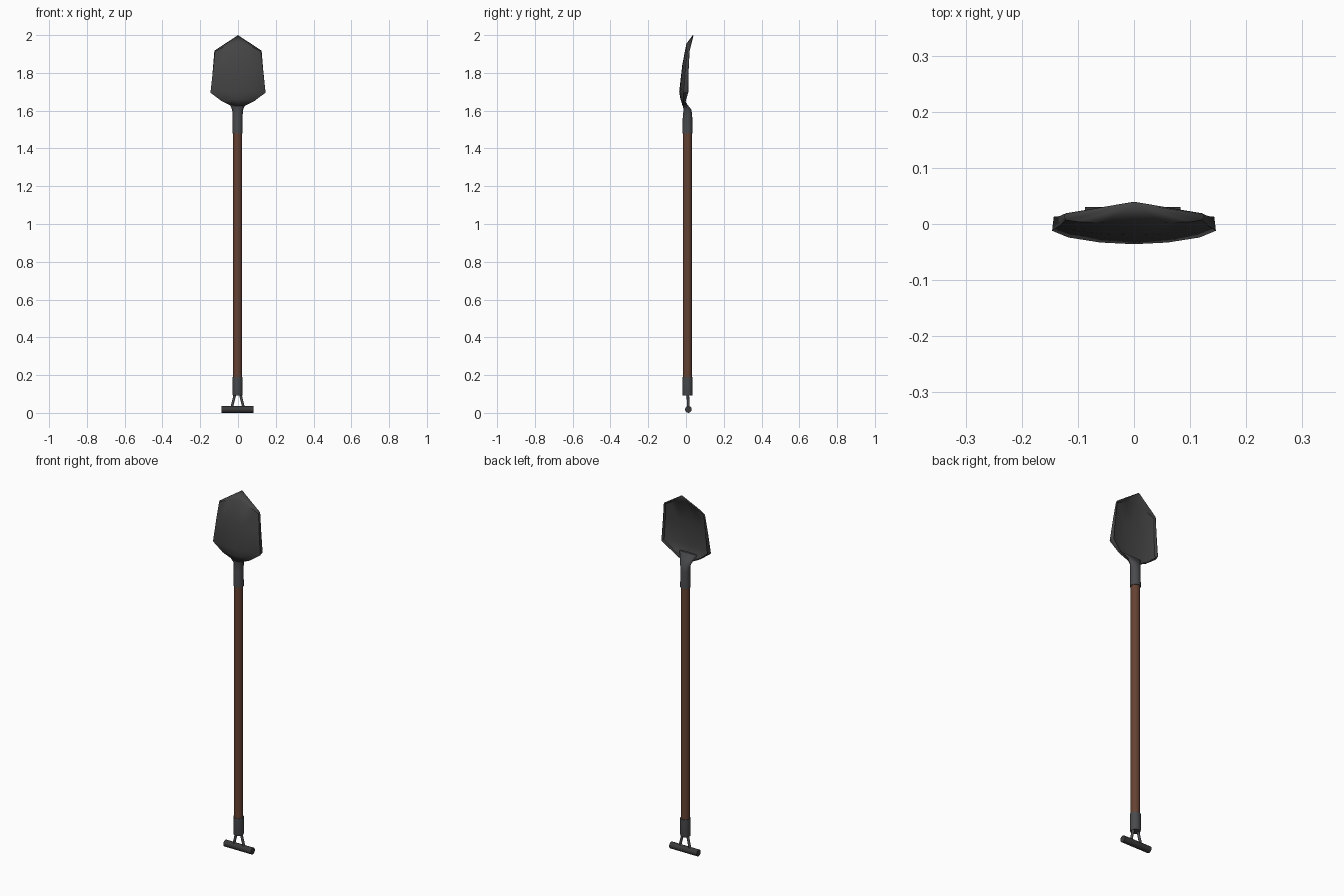
import bpy, bmesh, math
from mathutils import Vector

if "Cube" in bpy.data.objects:
    bpy.data.objects.remove(bpy.data.objects["Cube"])

CX, CY = -0.002, 0.008  # shaft axis


def material(name, rgb):
    m = bpy.data.materials.new(name)
    m.diffuse_color = (*rgb, 1)
    m.use_nodes = True
    m.node_tree.nodes["Principled BSDF"].inputs["Base Color"].default_value = m.diffuse_color
    return m


STEEL = material("dark steel", (0.057, 0.057, 0.058))
SOCKET = material("socket steel", (0.066, 0.068, 0.073))
WOOD = material("brown wood", (0.13, 0.054, 0.032))
GRIP = material("grip black", (0.042, 0.042, 0.043))


def finish(name, bm, mat, angle=40):
    bmesh.ops.recalc_face_normals(bm, faces=bm.faces)
    me = bpy.data.meshes.new(name)
    bm.to_mesh(me)
    bm.free()
    ob = bpy.data.objects.new(name, me)
    bpy.context.collection.objects.link(ob)
    me.materials.append(mat)
    bpy.ops.object.select_all(action='DESELECT')
    ob.select_set(True)
    bpy.context.view_layer.objects.active = ob
    bpy.ops.object.shade_smooth_by_angle(angle=math.radians(angle))
    return ob


def loft(name, rings, mat, n=16):
    """Stack of elliptical rings: (z, centre y, radius x, radius y)."""
    bm = bmesh.new()
    loops = []
    for z, cy, rx, ry in rings:
        loops.append([bm.verts.new((CX + rx * math.cos(2 * math.pi * i / n),
                                    cy + ry * math.sin(2 * math.pi * i / n), z))
                      for i in range(n)])
    for a, b in zip(loops, loops[1:]):
        for i in range(n):
            j = (i + 1) % n
            bm.faces.new((a[i], a[j], b[j], b[i]))
    bm.faces.new(loops[0])
    bm.faces.new(loops[-1])
    return finish(name, bm, mat)


def rod(name, a, b, r, mat, n=12):
    a, b = Vector(a), Vector(b)
    bm = bmesh.new()
    bmesh.ops.create_cone(bm, cap_ends=True, segments=n, radius1=r, radius2=r,
                          depth=(b - a).length)
    rot = Vector((0, 0, 1)).rotation_difference(b - a).to_matrix().to_4x4()
    bmesh.ops.transform(bm, matrix=rot, verts=bm.verts)
    bmesh.ops.translate(bm, vec=(a + b) / 2, verts=bm.verts)
    return finish(name, bm, mat)


# Shaft and the metal sockets at both ends
loft("shaft", [(0.15, CY, 0.0235, 0.0235), (1.52, CY, 0.0235, 0.0235)], WOOD)
loft("lower_socket", [(0.092, CY, 0.025, 0.025), (0.10, CY, 0.027, 0.027),
                      (0.19, CY, 0.027, 0.027)], SOCKET)
loft("upper_socket", [(1.48, CY, 0.027, 0.027), (1.57, CY, 0.026, 0.025),
                      (1.605, 0.008, 0.029, 0.021), (1.63, -0.004, 0.040, 0.013),
                      (1.66, -0.017, 0.055, 0.006)], SOCKET)

# T grip and its two struts
rod("grip", (CX - 0.085, 0.0125, 0.018), (CX + 0.085, 0.0125, 0.018), 0.018, GRIP)
for side, label in ((-1, "left"), (1, "right")):
    rod("strut_" + label, (CX + side * 0.014, 0.010, 0.10),
        (CX + side * 0.032, 0.012, 0.025), 0.007, SOCKET)

# Blade: right half rows from centre to rim, mirrored; rim folds backwards
rows = [
    [(0, -.018, 1.625), (.015, -.016, 1.625), (.025, -.012, 1.625), (.034, -.006, 1.625), (.036, .002, 1.625)],
    [(0, -.029, 1.66), (.03, -.028, 1.66), (.06, -.022, 1.656), (.084, -.014, 1.65), (.086, -.002, 1.65)],
    [(0, -.036, 1.70), (.06, -.033, 1.70), (.117, -.024, 1.70), (.146, -.012, 1.695), (.143, .013, 1.70)],
    [(0, -.020, 1.84), (.055, -.018, 1.84), (.108, -.012, 1.83), (.132, -.003, 1.82), (.133, .014, 1.82)],
    [(0, .002, 1.955), (.055, .002, 1.945), (.10, .004, 1.925), (.122, .007, 1.912), (.125, .017, 1.917)],
]
bm = bmesh.new()
grid = []
for row in rows:
    left = [bm.verts.new((-x, y, z)) for x, y, z in reversed(row[1:])]
    grid.append(left + [bm.verts.new(p) for p in row])
for a, b in zip(grid, grid[1:]):
    for i in range(len(a) - 1):
        bm.faces.new((a[i], a[i + 1], b[i + 1], b[i]))
tip = bm.verts.new((0, 0.036, 2.0))
for a, b in zip(grid[-1], grid[-1][1:]):
    bm.faces.new((a, b, tip))
blade = finish("blade", bm, STEEL, 30)
if sum(p.normal.y for p in blade.data.polygons) > 0:
    blade.data.flip_normals()
thick = blade.modifiers.new("thickness", 'SOLIDIFY')
thick.thickness = 0.005
thick.offset = -1
